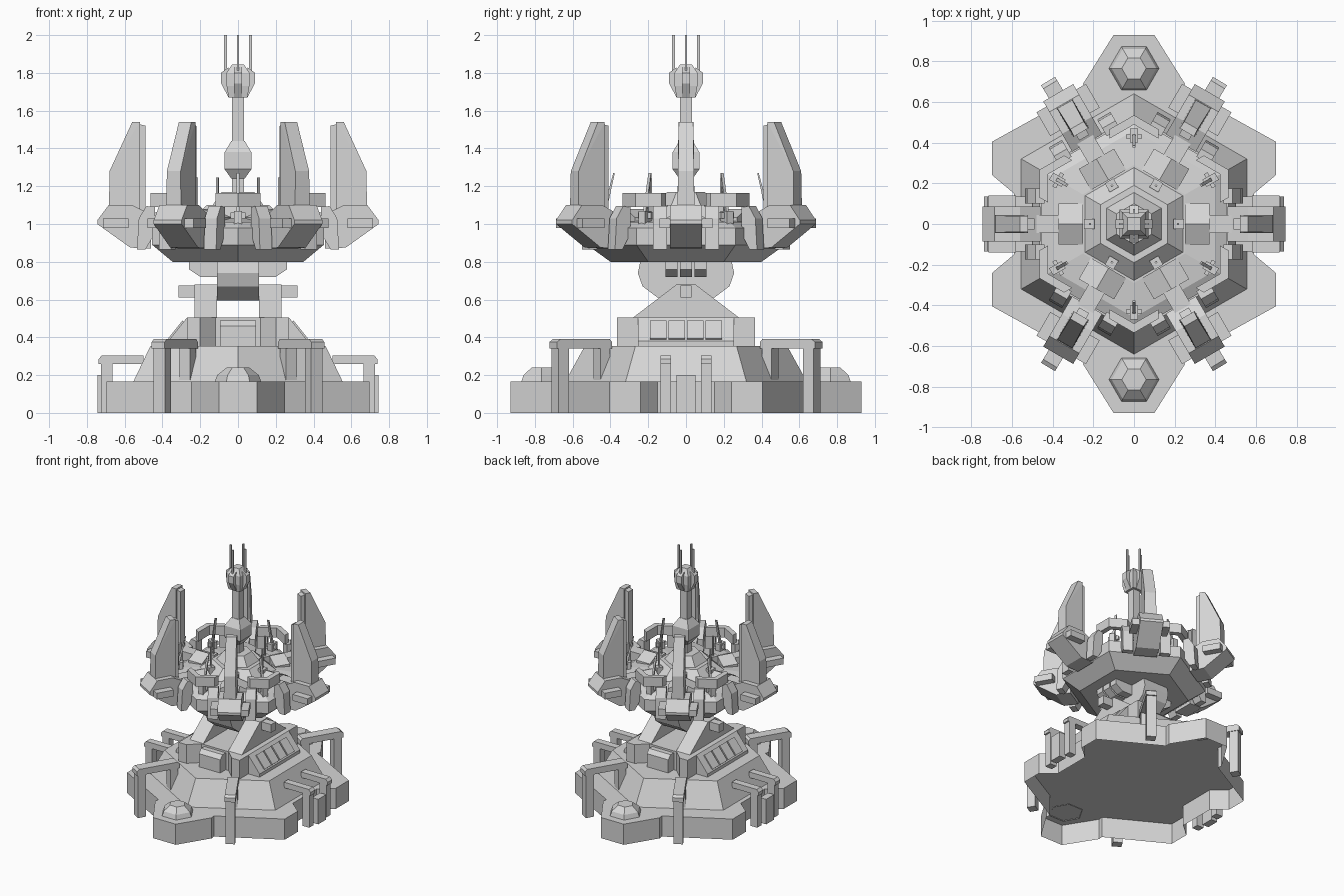
import bpy, bmesh, math
from mathutils import Matrix, Vector

if "Cube" in bpy.data.objects:
    bpy.data.objects.remove(bpy.data.objects["Cube"])

grey = bpy.data.materials.new("plain_grey")
grey.diffuse_color = (0.67, 0.67, 0.67, 1)
grey.use_nodes = True
grey.node_tree.nodes["Principled BSDF"].inputs["Base Color"].default_value = grey.diffuse_color


def finish(name, bm):
    me = bpy.data.meshes.new(name)
    bm.to_mesh(me)
    bm.free()
    me.materials.append(grey)
    bpy.context.collection.objects.link(bpy.data.objects.new(name, me))


def rot(deg):
    return Matrix.Rotation(math.radians(deg), 4, 'Z')


ONE = [Matrix()]
PAIR = [rot(0), rot(180)]                       # left and right
SIX = [rot(a) for a in range(0, 360, 60)]       # arm directions
CORNERS = [rot(a) for a in range(30, 390, 60)]  # hexagon corners
DIAG = [rot(a) for a in (59, 121, 239, 301)]


def part(name, solids, places=ONE, sits=False):
    """Join convex solids, repeated at every placement; sits drops hidden undersides."""
    out = bmesh.new()
    for pts in solids:
        for m in places:
            bm = bmesh.new()
            vs = [bm.verts.new(m @ Vector(p)) for p in pts]
            bmesh.ops.convex_hull(bm, input=vs)
            bmesh.ops.dissolve_limit(bm, angle_limit=0.02, verts=bm.verts, edges=bm.edges)
            bmesh.ops.recalc_face_normals(bm, faces=bm.faces)
            if sits:
                bm.normal_update()
                under = [f for f in bm.faces if f.normal.z < -0.99]
                bmesh.ops.delete(bm, geom=under, context='FACES')
            me = bpy.data.meshes.new("tmp")
            bm.to_mesh(me)
            bm.free()
            out.from_mesh(me)
            bpy.data.meshes.remove(me)
    finish(name, out)


def loft(name, loops, bottom=False, places=ONE):
    """Skin matching counter-clockwise loops, closing the top and optionally the bottom."""
    bm = bmesh.new()
    for m in places:
        vl = [[bm.verts.new(m @ Vector(p)) for p in lp] for lp in loops]
        n = len(vl[0])
        for a, b in zip(vl, vl[1:]):
            for i in range(n):
                j = (i + 1) % n
                bm.faces.new((a[i], a[j], b[j], b[i]))
        bm.faces.new(vl[-1])
        if bottom:
            bm.faces.new(vl[0][::-1])
    finish(name, bm)


def rings(levels, n=6, start=30, cy=0):
    """Regular rings given as (radius, height)."""
    angles = [math.radians(start + 360 * i / n) for i in range(n)]
    return [[(r * math.cos(a), cy + r * math.sin(a), z) for a in angles] for r, z in levels]


def box(x0, x1, y0, y1, z0, z1):
    return [(x, y, z) for x in (x0, x1) for y in (y0, y1) for z in (z0, z1)]


def slab(profile, y0, y1):
    """x-z profile given thickness along y."""
    return [(x, y, z) for x, z in profile for y in (y0, y1)]


def slab_x(profile, x0, x1):
    """y-z half profile, mirrored in y, given thickness along x."""
    return [(x, s * y, z) for y, z in profile for x in (x0, x1) for s in (-1, 1)]


def plate(outline, z0, z1):
    """x-y outline given height."""
    return [(x, y, z) for x, y in outline for z in (z0, z1)]


def sides(f):
    """Solid f on both y sides."""
    return [[(x, s * y, z) for x, y, z in f] for s in (-1, 1)]


# Base plate with six lobes, open underneath
q = [(0.59, 0.15), (0.697, 0.24), (0.697, 0.405), (0.245, 0.655), (0.25, 0.69), (0.10, 0.93)]
half = q + [(-x, y) for x, y in reversed(q)]
outline = half + [(-x, -y) for x, y in half]
loft("base_plate", [[(x, y, z) for x, y in outline] for z in (0, 0.165)])

loft("base_dome", rings([(0.125, 0.16), (0.11, 0.20), (0.06, 0.24)], start=0, cy=0.765), places=PAIR)
loft("lower_tier", rings([(0.64, 0.165), (0.535, 0.355)]))

# Upper tier: two housings with sloping consoles, a core and recessed boxes
hull = [(0.12, 0.29), (0.20, 0.365), (0.27, 0.365), (0.27, -0.365), (0.20, -0.365), (0.12, -0.29)]
part("upper_housing", [plate(hull, 0.35, 0.505)], PAIR, True)
part("side_console", [slab([(0.26, 0.35), (0.37, 0.35), (0.37, 0.38), (0.27, 0.505), (0.26, 0.505)],
                           -0.255, 0.255)], PAIR, True)
part("upper_core", [box(-0.13, 0.13, -0.29, 0.29, 0.35, 0.505)], ONE, True)
part("recess_box", [slab_x([(0.36, 0.35), (0.36, 0.46), (0.33, 0.49)], -0.095, 0.095)], ONE, True)

# Four raised panels on each console
panels = []
for c in (-0.147, -0.049, 0.049, 0.147):
    panels.append(slab([(0.362, 0.387), (0.370, 0.394), (0.295, 0.488), (0.287, 0.481)],
                       c - 0.043, c + 0.043))
part("side_panel", panels, PAIR)

# Yoke holding the turret neck
part("yoke_arm", [slab_x([(0.28, 0.505), (0.13, 0.60), (0.05, 0.68)], 0.11, 0.23),
                  box(0.22, 0.315, -0.03, 0.03, 0.61, 0.675)], PAIR)
part("neck", [slab_x([(0.24, 0.81), (0.255, 0.74), (0.23, 0.67), (0.13, 0.595)], -0.11, 0.11)])
part("neck_rib", [slab([(0.10, 0.81), (0.10, 0.72), (0.20, 0.72), (0.26, 0.76), (0.26, 0.81)],
                       c - 0.032, c + 0.032) for c in (-0.076, 0, 0.076)], PAIR)

# Side hoses: twin runs, uprights down to the floor and an outer clamp
hose = [(0.50, 0.26), (0.50, 0.305), (0.72, 0.305), (0.738, 0.285), (0.738, 0.26)]
part("side_hose",
     sides(slab(hose, 0.08, 0.135)) +
     sides(box(0.665, 0.725, 0.08, 0.135, 0.0, 0.27)) +
     [box(0.69, 0.745, -0.05, 0.05, 0.0, 0.20)], PAIR)

# Diagonal hoses: arch, outer leg and inner leg
part("diagonal_hose", [
    slab([(0.48, 0.34), (0.48, 0.375), (0.495, 0.39), (0.80, 0.39), (0.82, 0.375), (0.82, 0.34)],
         -0.04, 0.04),
    box(0.745, 0.81, -0.035, 0.035, 0.0, 0.36), box(0.49, 0.55, -0.035, 0.035, 0.17, 0.36)], DIAG)

# Turret body with a raised central hub
loft("turret_body", rings([(0.40, 0.80), (0.525, 0.89), (0.525, 0.98), (0.46, 1.01), (0.29, 1.03)]),
     True)
loft("turret_hub", rings([(0.29, 1.02), (0.19, 1.10), (0.155, 1.10), (0.10, 1.17)]))

# Arms: housing, rails, blade and inner fin
part("arm_housing",
     [slab([(0.46, 1.05), (0.56, 1.10), (0.685, 1.10), (0.745, 1.02), (0.745, 1.0),
            (0.57, 0.875), (0.46, 0.87)], -0.085, 0.085)] +
     sides(box(0.58, 0.715, 0.08, 0.14, 0.98, 1.03)), SIX)
blade = [(x, s * w, z) for s in (-1, 1) for x, w, z in (
    (0.52, 0.04, 1.54), (0.56, 0.038, 1.54), (0.68, 0.042, 1.28), (0.683, 0.045, 1.08),
    (0.52, 0.045, 1.05))]
part("arm_blade", [blade], SIX)
part("blade_fin", [slab([(0.49, 1.52), (0.53, 1.53), (0.53, 1.02), (0.49, 1.02)], -0.028, 0.028)], SIX)

# Rim pods on both sides of each arm, carrying a bent band round every corner
part("rim_pod", sides(slab([(0.44, 1.09), (0.485, 1.095), (0.525, 1.03), (0.535, 0.865),
                            (0.49, 0.865), (0.44, 0.95)], 0.10, 0.175)), SIX)
part("corner_band", sides(plate([(0.535, 0), (0.466, 0.12), (0.42, 0.12), (0.489, 0)], 1.09, 1.165)),
     CORNERS)

# Ridged deck blocks and beams leading to the arms
part("deck_block", [[(x, y, z) for x in (0.25, 0.37) for y, z in (
    (-0.10, 1.0), (-0.10, 1.035), (0, 1.08), (0.10, 1.035), (0.10, 1.0))]], SIX, True)
part("deck_beam", [box(0.36, 0.50, -0.045, 0.045, 0.98, 1.06)], SIX, True)

# Small aerials around the deck
part("corner_aerial", [box(0.40, 0.47, -0.02, 0.02, 0.98, 1.07),
                       box(0.42, 0.44, -0.04, 0.04, 1.03, 1.06),
                       slab([(0.425, 1.05), (0.445, 1.05), (0.385, 1.27), (0.377, 1.27)],
                            -0.008, 0.008)], CORNERS)
part("inner_aerial", [box(0.195, 0.245, -0.025, 0.025, 1.02, 1.09),
                      box(0.212, 0.222, -0.006, 0.006, 1.08, 1.245)], SIX)

# Mast, collar, head and four top aerials
part("mast", [box(-0.032, 0.032, -0.032, 0.032, 1.1, 1.70)])
loft("mast_collar", rings([(0.05, 1.24), (0.1, 1.29), (0.1, 1.38), (0.05, 1.44)], 4, 45), True)
loft("mast_head", rings([(0.07, 1.67), (0.085, 1.73), (0.085, 1.80), (0.045, 1.845)], 4, 45), True)
part("top_aerial", [box(0.057, 0.073, -0.006, 0.006, 1.78, 2.0),
                    slab([(0.04, 1.67), (0.05, 1.67), (0.09, 1.745), (0.09, 1.80), (0.05, 1.83)],
                         -0.022, 0.022)],
     [rot(a) for a in (0, 90, 180, 270)])
